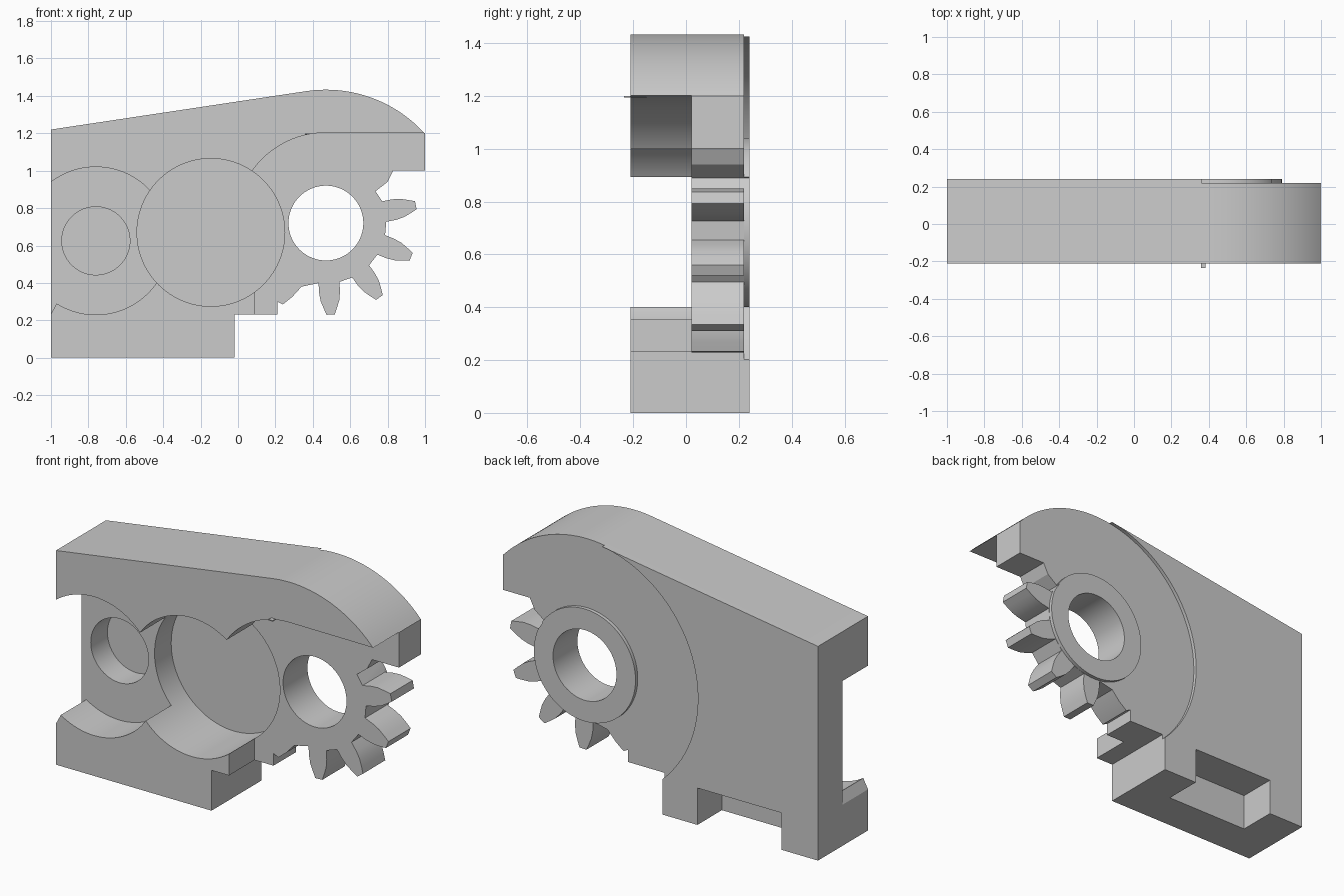
import bpy
import bmesh
from math import sin, cos, radians

cube = bpy.data.objects.get("Cube")
if cube:
    bpy.data.objects.remove(cube, do_unlink=True)

FRONT, STEP, REAR, BACK = -0.21, 0.02, 0.22, 0.24   # layer depths along y
GEAR = (0.47, 0.72)                                 # gear axis in x, z

grey = bpy.data.materials.new("light_grey")
grey.use_nodes = True
grey.diffuse_color = (0.6, 0.6, 0.6, 1)
grey.node_tree.nodes["Principled BSDF"].inputs["Base Color"].default_value = (0.6, 0.6, 0.6, 1)


def arc(centre, r, start, end, steps=32):
    """Points along an arc in the x-z plane, angles in degrees."""
    angles = [radians(start + (end - start) * i / steps) for i in range(steps + 1)]
    return [(centre[0] + r * cos(a), centre[1] + r * sin(a)) for a in angles]


def circle(centre, r, steps=96):
    return arc(centre, r, 0, 360, steps)[:-1]


def prism(name, profile, y0, y1):
    """Extrude an x-z profile from y0 to y1."""
    bm = bmesh.new()
    face = bm.faces.new([bm.verts.new((x, y0, z)) for x, z in profile])
    new = bmesh.ops.extrude_face_region(bm, geom=[face])["geom"]
    bmesh.ops.translate(bm, vec=(0, y1 - y0, 0),
                        verts=[v for v in new if isinstance(v, bmesh.types.BMVert)])
    bmesh.ops.recalc_face_normals(bm, faces=bm.faces)
    mesh = bpy.data.meshes.new(name)
    bm.to_mesh(mesh)
    bm.free()
    mesh.materials.append(grey)
    obj = bpy.data.objects.new(name, mesh)
    bpy.context.collection.objects.link(obj)
    return obj


def cut(target, cutter):
    """Subtract the cutter, then discard it."""
    mod = target.modifiers.new("cut", 'BOOLEAN')
    mod.operation = 'DIFFERENCE'
    mod.solver = 'EXACT'
    mod.object = cutter
    bpy.context.view_layer.objects.active = target
    bpy.ops.object.modifier_apply(modifier=mod.name)
    bpy.data.objects.remove(cutter, do_unlink=True)


def tooth(angle):
    """One gear tooth, as points at (radius, sideways offset)."""
    side = [(0.318, 0.056), (0.37, 0.056), (0.415, 0.05), (0.455, 0.036), (0.49, 0.022)]
    points = [(r, -w) for r, w in side] + side[::-1]
    c, s = cos(radians(angle)), sin(radians(angle))
    return [(GEAR[0] + r * c - w * s, GEAR[1] + r * s + w * c) for r, w in points]


# Body silhouette with the partial gear on its right
outline = [(-1, 0), (-0.02, 0), (-0.02, 0.23), (0.21, 0.23), (0.21, 0.3),
           (0.24, 0.285), (0.29, 0.325), (0.34, 0.38)]
for i in range(4):
    outline += tooth(-87 + i * 360 / 11)
outline += [(0.735, 0.89), (0.8, 0.94), (0.83, 1.0), (1, 1.0), (1, 1.2)]
outline += arc(GEAR, 0.713, 42.5, 98.6)
outline += [(-1, 1.22)]
body = prism("gear_housing", outline, FRONT, BACK)

# Round pockets in the front
left, middle = (-0.76, 0.625), (-0.145, 0.67)
for centre, radius, depth in [(left, 0.395, STEP), (middle, 0.395, 0.17), (left, 0.182, 0.17)]:
    cut(body, prism("pocket_cutter", circle(centre, radius), -0.4, depth))

# Bevelled lip at the left pocket's open side
lip = [(-0.97, 0.29), (-0.97, 0.5), (-1.1, 0.5), (-1.1, 0.215), (-1.01, 0.215)]
cut(body, prism("lip_cutter", lip, -0.4, STEP))

# Open front space around the gear
space = arc(GEAR, 0.483, 90, 150) + [(0.09, 0.9), (0.09, 0.1), (1.1, 0.1), (1.1, 1.2)]
cut(body, prism("gear_space_cutter", space, -0.4, STEP))

# Shallow back recess that leaves a raised ring around the bore
recess = arc(GEAR, 0.713, 98.9, 232, 64) + [(1.2, 0.1), (1.2, 1.6), (0.36, 1.6)]
recess_cutter = prism("recess_cutter", recess, REAR, 0.4)
cut(recess_cutter, prism("ring_cutter", circle(GEAR, 0.32), 0.1, 0.5))
cut(body, recess_cutter)

# Gear bore and the slot in the foot
cut(body, prism("bore_cutter", circle(GEAR, 0.2), -0.5, 0.5))
slot = [(-0.77, -0.1), (-0.24, -0.1), (-0.24, 0.21), (-0.77, 0.21)]
cut(body, prism("slot_cutter", slot, STEP, 0.5))

# Thin tab under the top edge
tab = prism("front_tab", [(0.357, 1.194), (0.383, 1.194), (0.383, 1.2), (0.357, 1.2)], -0.235, -0.15)

bpy.ops.object.select_all(action='DESELECT')
body.select_set(True)
bpy.context.view_layer.objects.active = body
bpy.ops.object.shade_smooth_by_angle(angle=radians(20))
